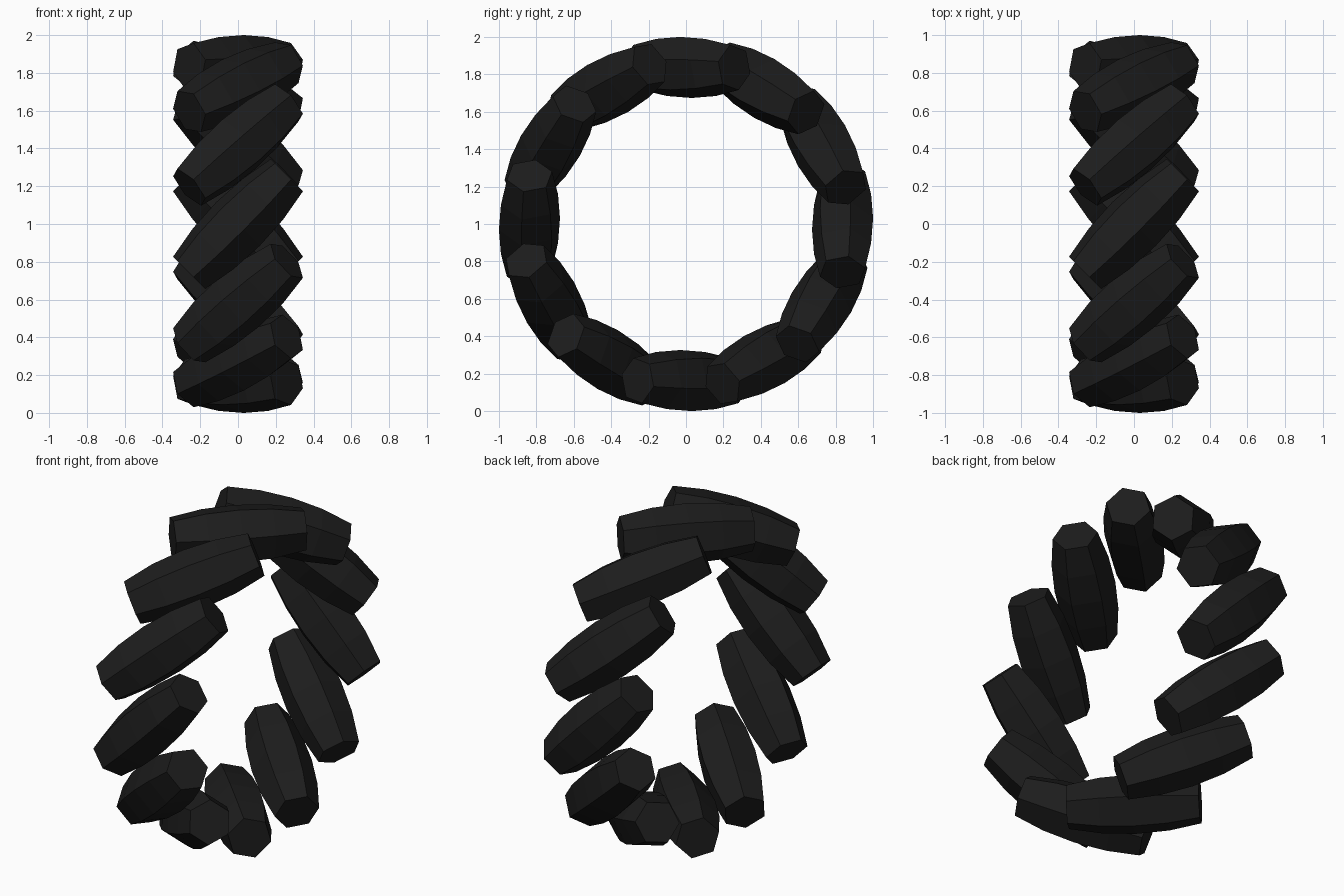
import bpy, bmesh
from math import sin, cos, pi, radians
from mathutils import Vector

if "Cube" in bpy.data.objects:
    bpy.data.objects.remove(bpy.data.objects["Cube"])

COUNT, SIDES = 12, 6
RING_R, TILT, TWIST = 0.837, radians(45), radians(15)
# half of the barrel profile: (position along the axle, radius)
HALF = [(0.365, 0.125), (0.185, 0.158), (0.0, 0.169)]
PROFILE = [(-s, r) for s, r in HALF] + HALF[-2::-1]

rubber = bpy.data.materials.new("black_rubber")
rubber.diffuse_color = (0.012, 0.012, 0.012, 1)
rubber.use_nodes = True
rubber.node_tree.nodes["Principled BSDF"].inputs["Base Color"].default_value = rubber.diffuse_color


def add_roller(index):
    """Six-sided barrel, tilted 45 degrees, placed on a ring about the x axis."""
    a = 2 * pi * index / COUNT
    out = Vector((0, sin(a), cos(a)))
    tangent = Vector((0, cos(a), -sin(a)))
    x = Vector((1, 0, 0))
    axle = x * cos(TILT) + tangent * sin(TILT)
    side = x * sin(TILT) - tangent * cos(TILT)
    centre = out * RING_R + Vector((0, 0, 1))

    bm = bmesh.new()
    rings = []
    for s, r in PROFILE:
        ring = []
        for k in range(SIDES):
            t = TWIST + 2 * pi * k / SIDES
            ring.append(bm.verts.new(centre + axle * s + (side * cos(t) + out * sin(t)) * r))
        rings.append(ring)
    for lo, hi in zip(rings, rings[1:]):
        for k in range(SIDES):
            n = (k + 1) % SIDES
            bm.faces.new((lo[k], lo[n], hi[n], hi[k]))
    bm.faces.new(rings[0])
    bm.faces.new(rings[-1])
    bmesh.ops.recalc_face_normals(bm, faces=bm.faces)

    mesh = bpy.data.meshes.new(f"roller_{index + 1:02d}")
    bm.to_mesh(mesh)
    bm.free()
    mesh.materials.append(rubber)
    bpy.context.collection.objects.link(bpy.data.objects.new(mesh.name, mesh))


# ring of rollers
for i in range(COUNT):
    add_roller(i)
